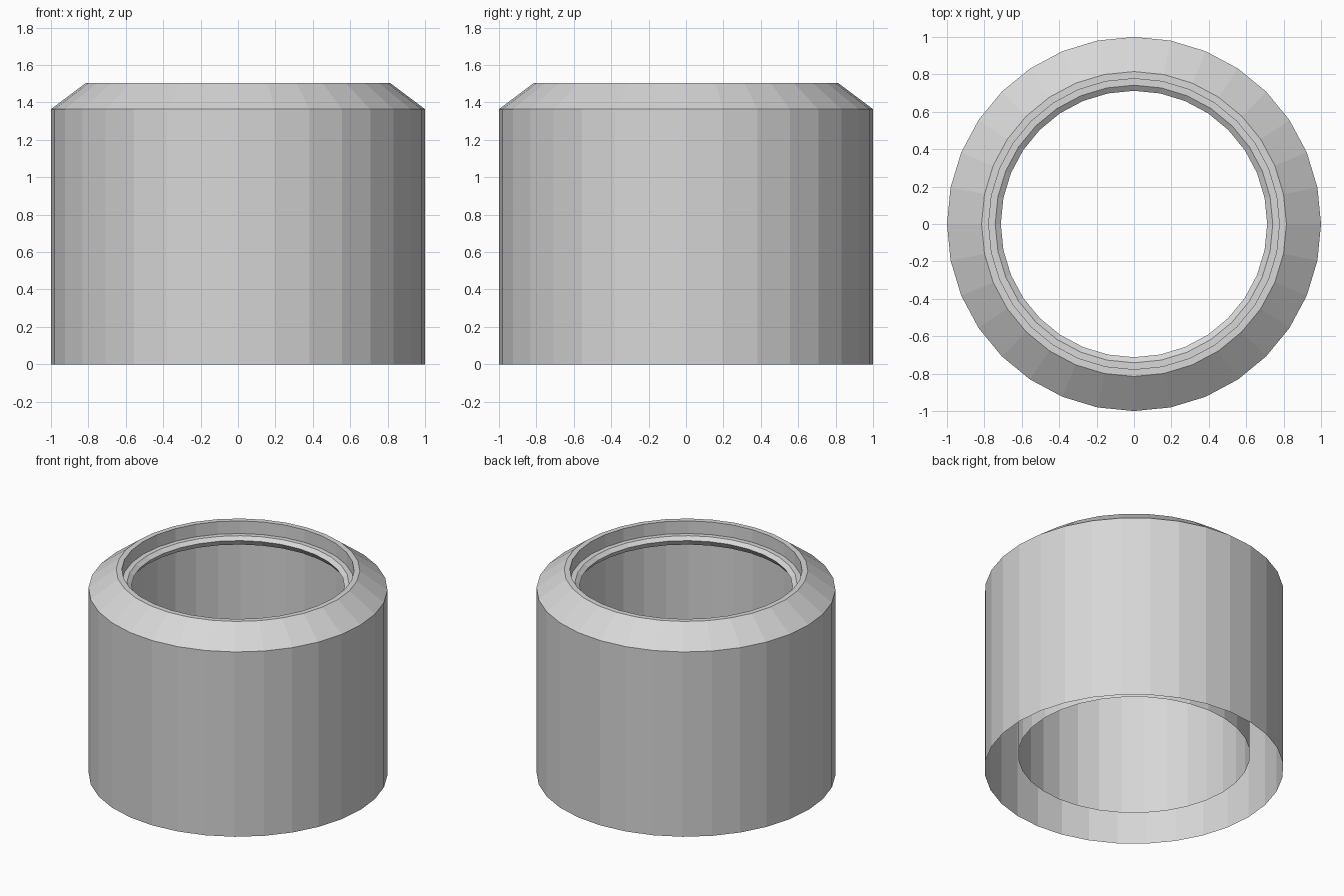
import bpy
import math

SIDES = 32

cube = bpy.data.objects.get("Cube")
if cube:
    bpy.data.objects.remove(cube, do_unlink=True)

grey = bpy.data.materials.new("light_grey")
grey.use_nodes = True
colour = (0.68, 0.68, 0.68, 1)
grey.diffuse_color = colour
grey.node_tree.nodes["Principled BSDF"].inputs["Base Color"].default_value = colour


def lathe(name, profile):
    """Spin an open (radius, height) profile around z into a flat-shaded shell."""
    verts = []
    for radius, z in profile:
        for s in range(SIDES):
            a = math.tau * s / SIDES
            verts.append((radius * math.cos(a), radius * math.sin(a), z))
    faces = []
    for ring in range(len(profile) - 1):
        low, high = ring * SIDES, (ring + 1) * SIDES
        for s in range(SIDES):
            t = (s + 1) % SIDES
            faces.append((low + s, low + t, high + t, high + s))
    mesh = bpy.data.meshes.new(name)
    mesh.from_pydata(verts, [], faces)
    mesh.materials.append(grey)
    obj = bpy.data.objects.new(name, mesh)
    bpy.context.collection.objects.link(obj)
    return obj


# Outer wall, sloped shoulder and flat rim, open underneath
lathe("outer_shell", [(1, 0), (1, 1.364), (0.815, 1.503), (0.777, 1.503)])

# Recessed mouth wall and the bevelled ring that narrows the opening
lathe("mouth_ring", [(0.777, 1.503), (0.777, 1.41), (0.742, 1.41),
                     (0.712, 1.388), (0.742, 1.345), (0.777, 1.345)])

# Thin inner tube hanging inside the shell, ending above the bottom edge
lathe("inner_tube", [(0.777, 1.345), (0.777, 0.11)])
